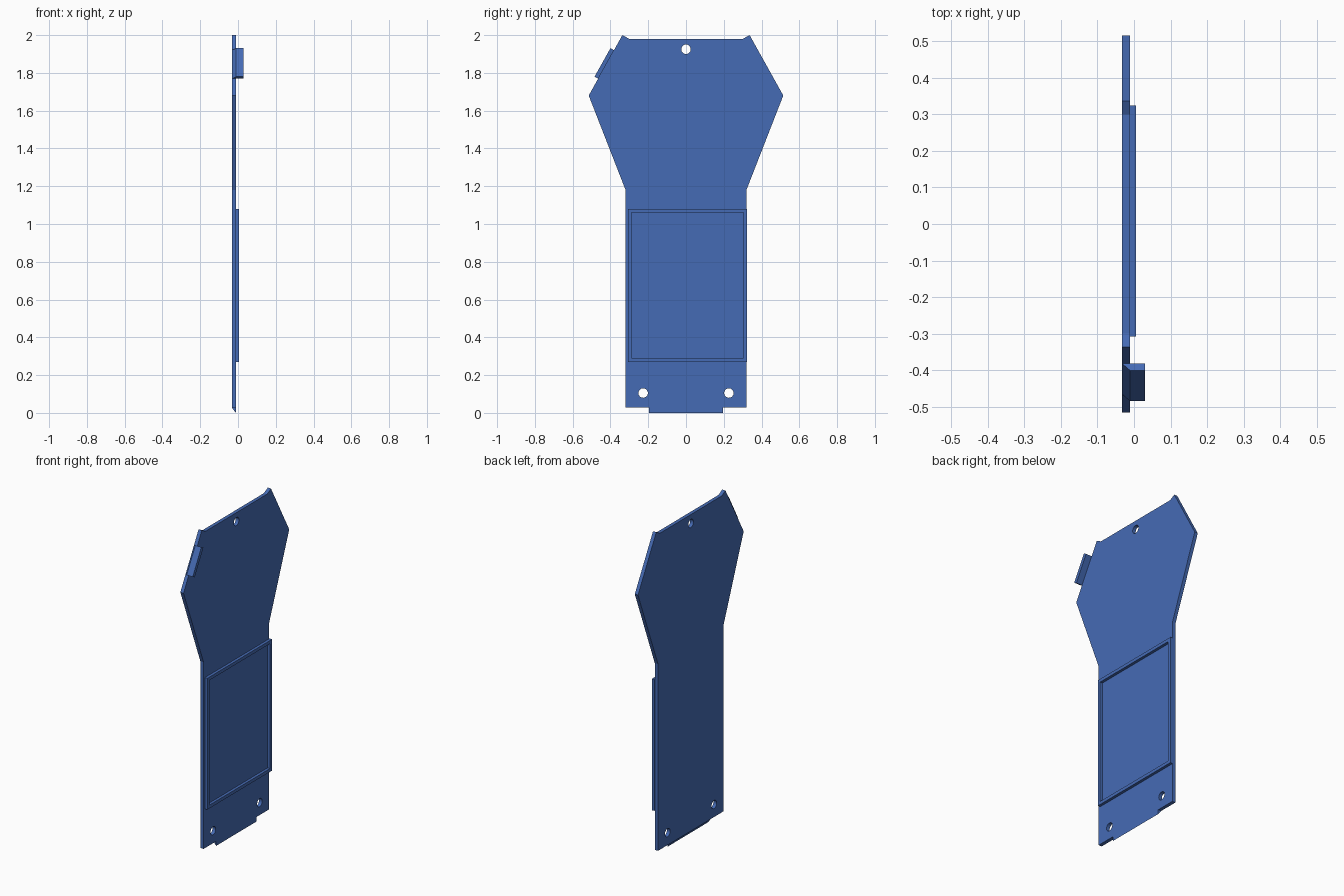
import bpy, bmesh, math
from mathutils import Matrix, Vector

if "Cube" in bpy.data.objects:
    bpy.data.objects.remove(bpy.data.objects["Cube"])

blue = bpy.data.materials.new("blue")
blue.diffuse_color = (0.06, 0.147, 0.46, 1)
blue.use_nodes = True
blue.node_tree.nodes["Principled BSDF"].inputs["Base Color"].default_value = blue.diffuse_color

BACK, FRONT = -0.033, -0.011   # plate thickness along x
BASE = 0.028                   # bottom edge of the plate


def sheet(name, loops, x0, x1):
    """Flat sheet from closed (y, z) loops; inner loops become openings."""
    cu = bpy.data.curves.new(name, 'CURVE')
    cu.dimensions = '2D'
    cu.fill_mode = 'BOTH'
    cu.extrude = (x1 - x0) / 2
    for pts in loops:
        sp = cu.splines.new('POLY')
        sp.points.add(len(pts) - 1)
        for p, (y, z) in zip(sp.points, pts):
            p.co = (y, z, 0, 1)
        sp.use_cyclic_u = True
    ob = bpy.data.objects.new(name, cu)
    bpy.context.collection.objects.link(ob)
    bpy.ops.object.select_all(action='DESELECT')
    ob.select_set(True)
    bpy.context.view_layer.objects.active = ob
    bpy.ops.object.convert(target='MESH')
    ob = bpy.context.view_layer.objects.active
    # curve plane XY becomes the YZ plane
    ob.data.transform(Matrix(((0, 0, 1, (x0 + x1) / 2),
                              (1, 0, 0, 0), (0, 1, 0, 0), (0, 0, 0, 1))))
    bm = bmesh.new()
    bm.from_mesh(ob.data)
    bmesh.ops.remove_doubles(bm, verts=bm.verts, dist=1e-5)
    bmesh.ops.recalc_face_normals(bm, faces=bm.faces)
    bm.to_mesh(ob.data)
    bm.free()
    for p in ob.data.polygons:
        p.use_smooth = False
    ob.data.materials.clear()
    ob.data.materials.append(blue)


def edge_tab(name, a, b, profile):
    """Prism along the plate edge a-b; profile holds (x, outward offset)."""
    a, b = Vector(a), Vector(b)
    d = (b - a).normalized()
    n = Vector((-d.y, d.x))
    bm = bmesh.new()
    rings = [[bm.verts.new((x, *(p + n * o))) for x, o in profile] for p in (a, b)]
    k = len(profile)
    for r in rings:
        bm.faces.new(r)
    for i in range(k):
        j = (i + 1) % k
        bm.faces.new((rings[0][i], rings[0][j], rings[1][j], rings[1][i]))
    bmesh.ops.recalc_face_normals(bm, faces=bm.faces)
    me = bpy.data.meshes.new(name)
    bm.to_mesh(me)
    bm.free()
    me.materials.append(blue)
    bpy.context.collection.objects.link(bpy.data.objects.new(name, me))


def circle(y, z, r=0.025, n=32):
    return [(y + r * math.cos(math.tau * i / n), z + r * math.sin(math.tau * i / n))
            for i in range(n)]


def rect(y0, y1, z0, z1):
    return [(y0, z0), (y1, z0), (y1, z1), (y0, z1)]


# main plate with three screw holes
half = [(0.32, BASE), (0.32, 1.18), (0.515, 1.68), (0.337, 2.0), (0.30, 1.98)]
outline = half + [(-y, z) for y, z in reversed(half)]
sheet("plate", [outline, circle(0, 1.925), circle(-0.227, 0.105), circle(0.227, 0.105)],
      BACK, FRONT)

# raised rim on the front face
sheet("raised_rim", [rect(-0.308, 0.324, 0.27, 1.08), rect(-0.288, 0.304, 0.29, 1.06)],
      FRONT, 0.006)

# bevelled tab below the bottom edge
edge_tab("bottom_tab", (0.197, BASE), (-0.197, BASE),
         [(BACK, 0), (FRONT, BASE), (FRONT, 0)])

# side clip standing on the upper slanted edge
edge_tab("side_clip", (-0.465, 1.769), (-0.381, 1.92),
         [(BACK, 0), (FRONT, 0.022), (0.03, 0.022), (0.03, 0)])
